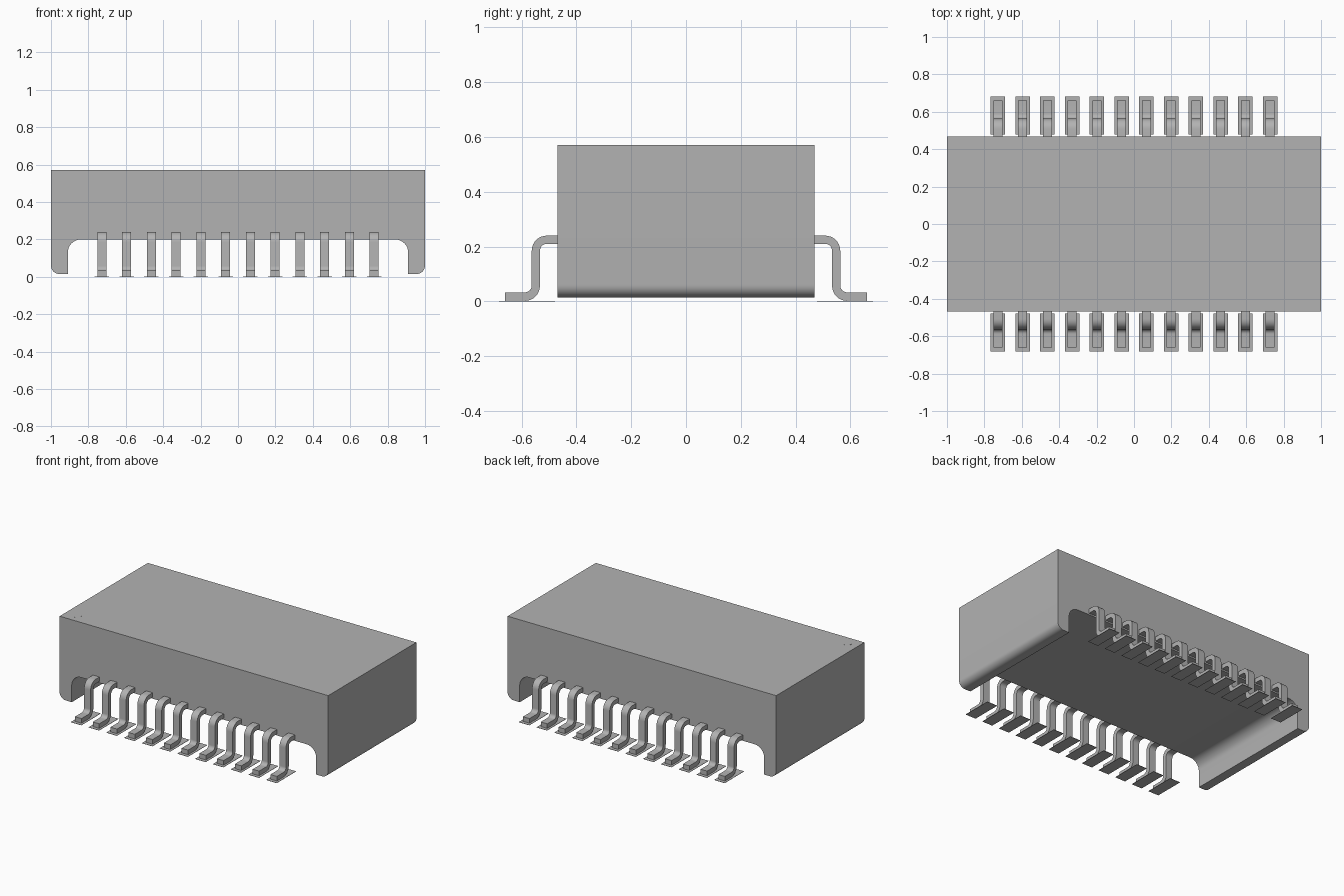
import bpy
import bmesh
from math import radians, sin, cos
from mathutils import Vector, Matrix

cube = bpy.data.objects.get("Cube")
if cube:
    bpy.data.objects.remove(cube)

grey = bpy.data.materials.new("plain_grey")
grey.use_nodes = True
COLOUR = (0.45, 0.45, 0.45, 1)
grey.diffuse_color = COLOUR
grey.node_tree.nodes["Principled BSDF"].inputs["Base Color"].default_value = COLOUR

PINS = 12
PITCH = 0.1323
DEPTH = 0.469


def rounded(corners, steps=8):
    """Outline from (u, v, radius) corners, each right angle replaced by an arc."""
    points = []
    for i, (u, v, r) in enumerate(corners):
        p = Vector((u, v))
        if r == 0:
            points.append(p)
            continue
        a = (Vector(corners[i - 1][:2]) - p).normalized() * r
        b = (Vector(corners[(i + 1) % len(corners)][:2]) - p).normalized() * r
        for k in range(steps + 1):
            t = radians(90 * k / steps)
            points.append(p + a * (1 - sin(t)) + b * (1 - cos(t)))
    return points


def extrude(name, outline, to_world, start, end):
    """Sweep an outline straight from start to end."""
    bm = bmesh.new()
    face = bm.faces.new([bm.verts.new(to_world(u, v, start)) for u, v in outline])
    sweep = to_world(0, 0, end) - to_world(0, 0, start)
    moved = bmesh.ops.extrude_face_region(bm, geom=[face], use_keep_orig=True)
    bmesh.ops.translate(bm, vec=sweep,
                        verts=[g for g in moved["geom"] if isinstance(g, bmesh.types.BMVert)])
    bmesh.ops.recalc_face_normals(bm, faces=bm.faces)
    return finish(name, bm)


def finish(name, bm):
    mesh = bpy.data.meshes.new(name)
    bm.to_mesh(mesh)
    bm.free()
    mesh.materials.append(grey)
    obj = bpy.data.objects.new(name, mesh)
    bpy.context.collection.objects.link(obj)
    bpy.ops.object.select_all(action="DESELECT")
    obj.select_set(True)
    bpy.context.view_layer.objects.active = obj
    bpy.ops.object.shade_smooth_by_angle(angle=radians(30))
    return obj


def repeat(obj, side):
    """Place linked copies of a part along one long side."""
    for i in range(PINS):
        copy = obj if i == 0 else obj.copy()
        if i:
            bpy.context.collection.objects.link(copy)
        copy.name = f"{side}_{obj.data.name}_{i + 1}"
        copy.location.x = (i - (PINS - 1) / 2) * PITCH


# Housing: block with a full-depth channel and rounded feet
half = [(1, 0.57, 0), (1, 0.015, 0.045), (0.91, 0.015, 0), (0.91, 0.2, 0.07)]
housing = half + [(-x, z, r) for x, z, r in reversed(half)]
extrude("housing", rounded(housing), lambda u, v, w: Vector((u, w, v)), -DEPTH, DEPTH)

# Pin one mark on the top
bm = bmesh.new()
bmesh.ops.create_cone(bm, cap_ends=True, segments=24, radius1=0.03, radius2=0.03,
                      depth=0.001, matrix=Matrix.Translation((-0.92, -0.4, 0.57)))
finish("pin_one_mark", bm)

# Bent leads and their solder pads on both long sides
lead = rounded([(0.44, 0.21, 0), (0.44, 0.24, 0), (0.563, 0.24, 0.055), (0.563, 0.033, 0.025),
                (0.66, 0.033, 0), (0.66, 0.002, 0), (0.533, 0.002, 0.055), (0.533, 0.21, 0.025)])
pad = [(0.478, 0), (0.683, 0), (0.683, 0.002), (0.478, 0.002)]
for side, sign in (("front", -1), ("back", 1)):
    place = lambda u, v, w, s=sign: Vector((w, s * u, v))
    repeat(extrude("lead", lead, place, -0.024, 0.024), side)
    repeat(extrude("solder_pad", pad, place, -0.039, 0.039), side)
